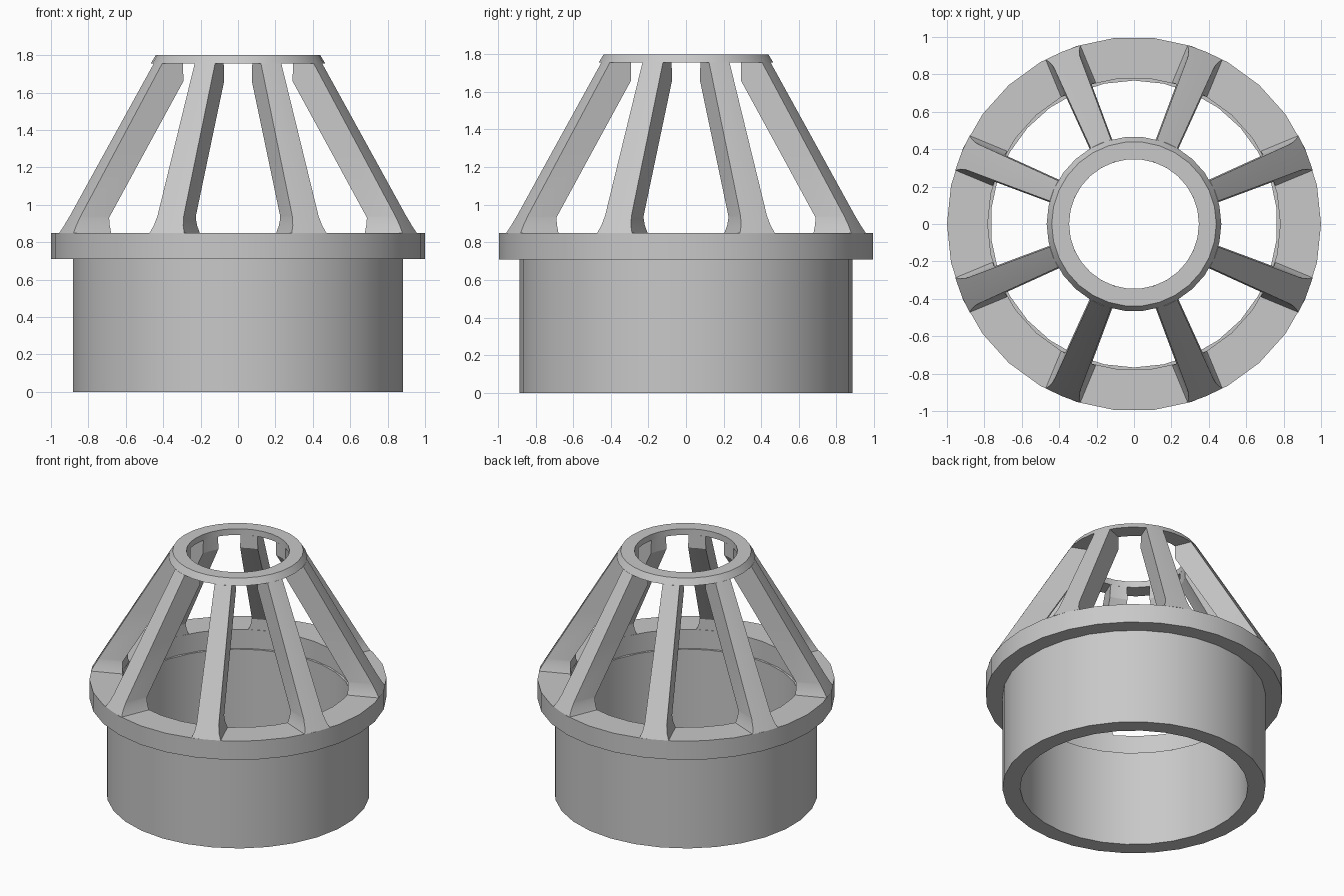
import bpy
import math

cube = bpy.data.objects.get("Cube")
if cube:
    bpy.data.objects.remove(cube, do_unlink=True)

grey = bpy.data.materials.new("plain grey")
grey.use_nodes = True
grey.diffuse_color = (0.58, 0.58, 0.58, 1)
grey.node_tree.nodes["Principled BSDF"].inputs["Base Color"].default_value = (0.58, 0.58, 0.58, 1)

SIDES = 30
Z_RIM, Z_RING, Z_TOP = 0.85, 1.755, 1.80


def add_object(name, verts, faces):
    mesh = bpy.data.meshes.new(name)
    mesh.from_pydata(verts, [], faces)
    mesh.materials.append(grey)
    obj = bpy.data.objects.new(name, mesh)
    bpy.context.collection.objects.link(obj)
    bpy.ops.object.select_all(action='DESELECT')
    obj.select_set(True)
    bpy.context.view_layer.objects.active = obj
    bpy.ops.object.mode_set(mode='EDIT')
    bpy.ops.mesh.select_all(action='SELECT')
    bpy.ops.mesh.normals_make_consistent(inside=False)
    bpy.ops.object.mode_set(mode='OBJECT')
    bpy.ops.object.shade_smooth_by_angle(angle=math.radians(30))
    return obj


def loft(name, loops, closed):
    """Skin equal loops of points; cap the ends unless closed."""
    n, k = len(loops), len(loops[0])
    verts = [p for loop in loops for p in loop]
    faces = []
    for i in range(n if closed else n - 1):
        j = (i + 1) % n
        for a in range(k):
            b = (a + 1) % k
            faces.append((i * k + a, i * k + b, j * k + b, j * k + a))
    if not closed:
        faces += [tuple(range(k)), tuple(range((n - 1) * k, n * k))]
    return add_object(name, verts, faces)


def lathe(name, profile, start=0.0):
    """Revolve a closed (radius, height) section about z."""
    angles = [start + math.tau * i / SIDES for i in range(SIDES)]
    return loft(name, [[(r * math.cos(a), r * math.sin(a), z) for r, z in profile]
                       for a in angles], True)


def interpolate(z, points):
    for (z0, v0), (z1, v1) in zip(points, points[1:]):
        if z <= z1:
            return v0 + (v1 - v0) * (z - z0) / (z1 - z0)
    return points[-1][1]


# Spigot tube, flange and top ring
lathe("spigot_tube", [(0.767, 0), (0.886, 0), (0.886, 0.71), (0.767, 0.71)], math.pi / 2)
lathe("flange", [(0.782, 0.71), (1, 0.71), (1, Z_RIM), (0.782, Z_RIM)])
lathe("top_ring", [(0.347, Z_RING), (0.467, Z_RING), (0.44, Z_TOP), (0.347, Z_TOP)])

# Sloping cage bars, flared where they meet the flange
OUTER = [(Z_RIM, 0.998), (Z_RING, 0.467)]
INNER = [(Z_RIM, 0.782), (0.93, 0.782), (1.66, 0.347), (Z_RING, 0.347)]
HALF_WIDTH = [(Z_RIM, 0.1), (0.89, 0.085), (0.94, 0.076), (Z_RING, 0.059)]


def bar_section(z, angle):
    width = interpolate(z, HALF_WIDTH)
    section = []
    for edge, order in ((OUTER, (-1, 0, 1)), (INNER, (1, 0, -1))):
        radius = interpolate(z, edge)
        for side in order:
            a = angle + side * math.asin(width / radius)
            section.append((radius * math.cos(a), radius * math.sin(a), z))
    return section


for i in range(8):
    angle = math.tau * (i + 0.5) / 8
    heights = (Z_RIM, 0.89, 0.93, 0.94, 1.3, 1.66, Z_RING)
    loft(f"cage_bar_{i + 1}", [bar_section(z, angle) for z in heights], False)
